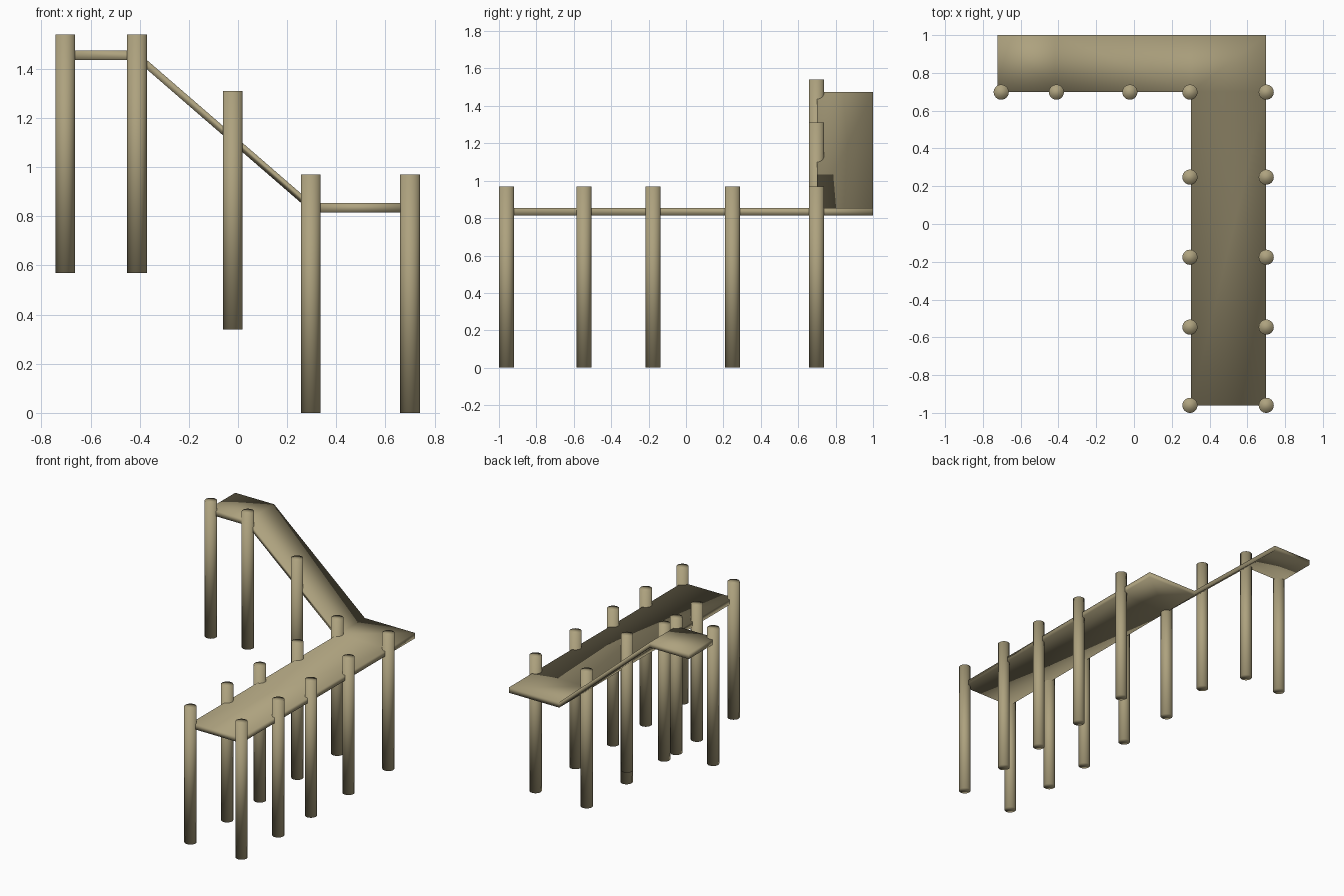
import bpy, bmesh

if "Cube" in bpy.data.objects:
    bpy.data.objects.remove(bpy.data.objects["Cube"])

mat = bpy.data.materials.new("weathered_wood")
mat.diffuse_color = (0.42, 0.36, 0.21, 1)
mat.use_nodes = True
mat.node_tree.nodes["Principled BSDF"].inputs["Base Color"].default_value = mat.diffuse_color


def finish(bm, name):
    bmesh.ops.recalc_face_normals(bm, faces=bm.faces)
    for f in bm.faces:
        f.smooth = True
    me = bpy.data.meshes.new(name)
    bm.to_mesh(me)
    bm.free()
    me.materials.append(mat)
    ob = bpy.data.objects.new(name, me)
    bpy.context.collection.objects.link(ob)
    return ob


def post(name, x, y, z0, r=0.04, h=0.97):
    bm = bmesh.new()
    bmesh.ops.create_cone(bm, cap_ends=True, segments=32, radius1=r, radius2=r, depth=h)
    ob = finish(bm, name)
    ob.location = (x, y, z0 + h / 2)


# L-shaped walkway: pier deck, corner, ramp and upper landing as one slab
T, LOW, HIGH = 0.038, 0.853, 1.474
X0, X1, Y0, YC, Y1 = 0.302, 0.70, -0.962, 0.70, 1.0
bm = bmesh.new()
pairs = [((X0, Y0, LOW), (X1, Y0, LOW)),
         ((X0, YC, LOW), (X1, YC, LOW)),
         ((X0, Y1, LOW), (X1, Y1, LOW)),
         ((-0.415, YC, HIGH), (-0.415, Y1, HIGH)),
         ((-0.722, YC, HIGH), (-0.722, Y1, HIGH))]
v = [[bm.verts.new(p) for p in pair] for pair in pairs]
quads = [(v[0][0], v[0][1], v[1][1], v[1][0]),
         (v[1][0], v[1][1], v[2][1], v[2][0]),
         (v[1][0], v[2][0], v[3][1], v[3][0]),
         (v[3][0], v[3][1], v[4][1], v[4][0])]
faces = [bm.faces.new(q) for q in quads]
ext = bmesh.ops.extrude_face_region(bm, geom=faces, use_keep_orig=True)
low = [g for g in ext["geom"] if isinstance(g, bmesh.types.BMVert)]
bmesh.ops.translate(bm, verts=low, vec=(0, 0, -T))
finish(bm, "walkway")

# Posts along both sides of the pier
for i, y in enumerate((-0.96, -0.546, -0.176, 0.248, 0.698)):
    post(f"inner_post_{i}", 0.296, y, 0)
    post(f"outer_post_{i}", 0.70, y, 0)

# Posts along the ramp and landing
for i, (x, z) in enumerate(((-0.022, 0.34), (-0.411, 0.57), (-0.703, 0.57))):
    post(f"ramp_post_{i}", x, 0.698, z)
